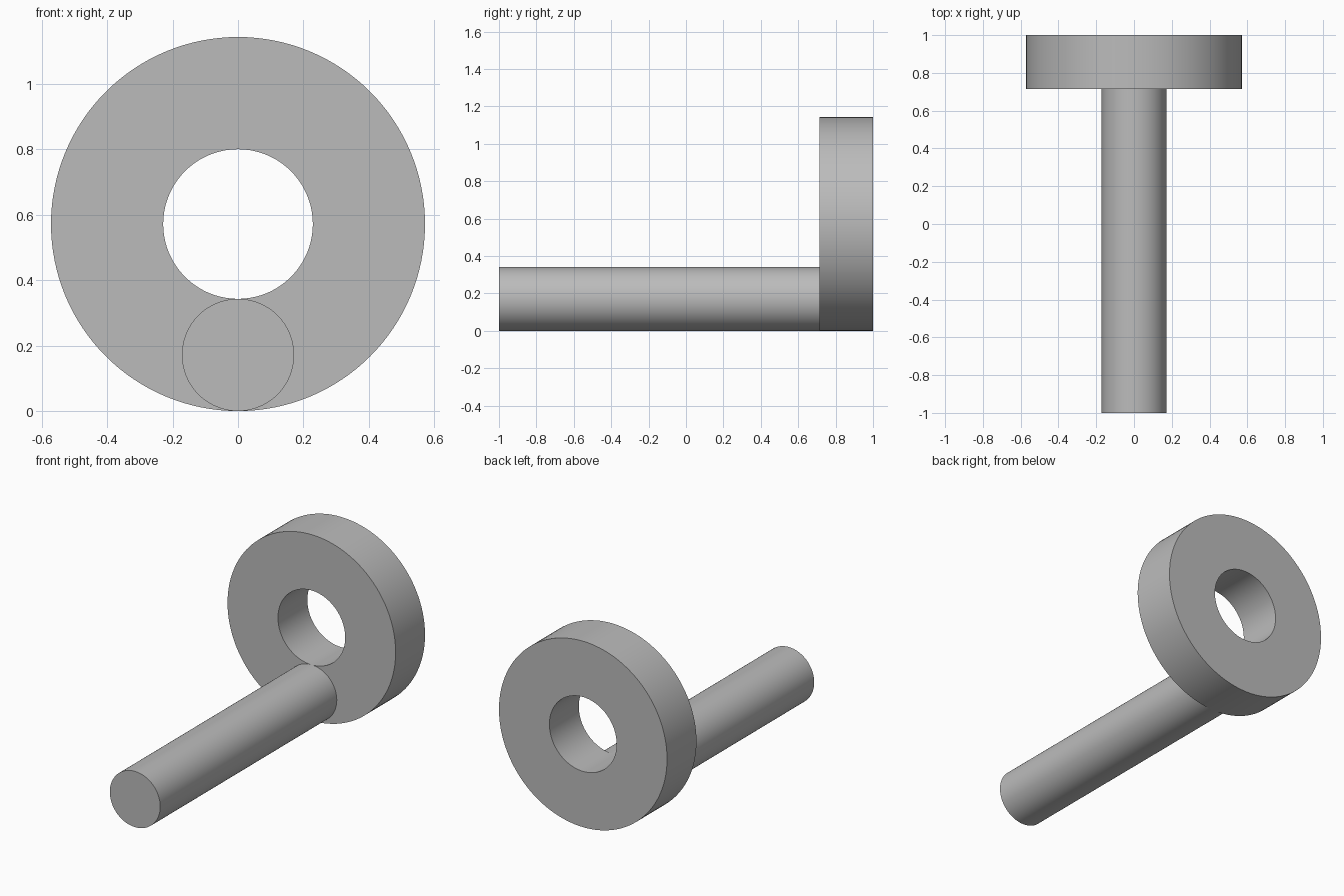
import bpy
import bmesh
import math
from mathutils import Vector, Matrix

cube = bpy.data.objects.get("Cube")
if cube:
    bpy.data.objects.remove(cube, do_unlink=True)

SEGMENTS = 128
UNIT = 2 / 7
RING_RADIUS = 2 * UNIT
HOLE_RADIUS = 0.8 * UNIT
ROD_RADIUS = 0.6 * UNIT
RING_FRONT = 1 - UNIT

steel = bpy.data.materials.new("plain grey")
steel.use_nodes = True
grey = (0.5, 0.5, 0.5, 1)
steel.diffuse_color = grey
steel.node_tree.nodes["Principled BSDF"].inputs["Base Color"].default_value = grey


def finish(name, bm):
    """Turn a bmesh into a smooth object with sharp rims."""
    bmesh.ops.recalc_face_normals(bm, faces=bm.faces)
    mesh = bpy.data.meshes.new(name)
    bm.to_mesh(mesh)
    bm.free()
    mesh.materials.append(steel)
    obj = bpy.data.objects.new(name, mesh)
    bpy.context.collection.objects.link(obj)
    bpy.ops.object.select_all(action="DESELECT")
    obj.select_set(True)
    bpy.context.view_layer.objects.active = obj
    bpy.ops.object.shade_smooth_by_angle(angle=math.radians(30))
    return obj


# Eye ring: a rectangular section spun around the y axis
bm = bmesh.new()
corners = [(HOLE_RADIUS, RING_FRONT), (RING_RADIUS, RING_FRONT),
           (RING_RADIUS, 1), (HOLE_RADIUS, 1)]
verts = [bm.verts.new((r, y, RING_RADIUS)) for r, y in corners]
edges = [bm.edges.new((verts[i - 1], verts[i])) for i in range(len(verts))]
bmesh.ops.spin(bm, geom=verts + edges, cent=(0, 0, RING_RADIUS), axis=(0, 1, 0),
               angle=math.tau, steps=SEGMENTS, use_merge=True)
bmesh.ops.remove_doubles(bm, verts=bm.verts, dist=0.0001)
finish("eye_ring", bm)

# Rod: a solid cylinder from the front end to the ring's front face
bm = bmesh.new()
length = RING_FRONT + 1
centre = Vector((0, (RING_FRONT - 1) / 2, ROD_RADIUS))
bmesh.ops.create_cone(bm, cap_ends=True, segments=SEGMENTS, radius1=ROD_RADIUS,
                      radius2=ROD_RADIUS, depth=length,
                      matrix=Matrix.Translation(centre) @ Matrix.Rotation(math.pi / 2, 4, "X"))
finish("rod", bm)
